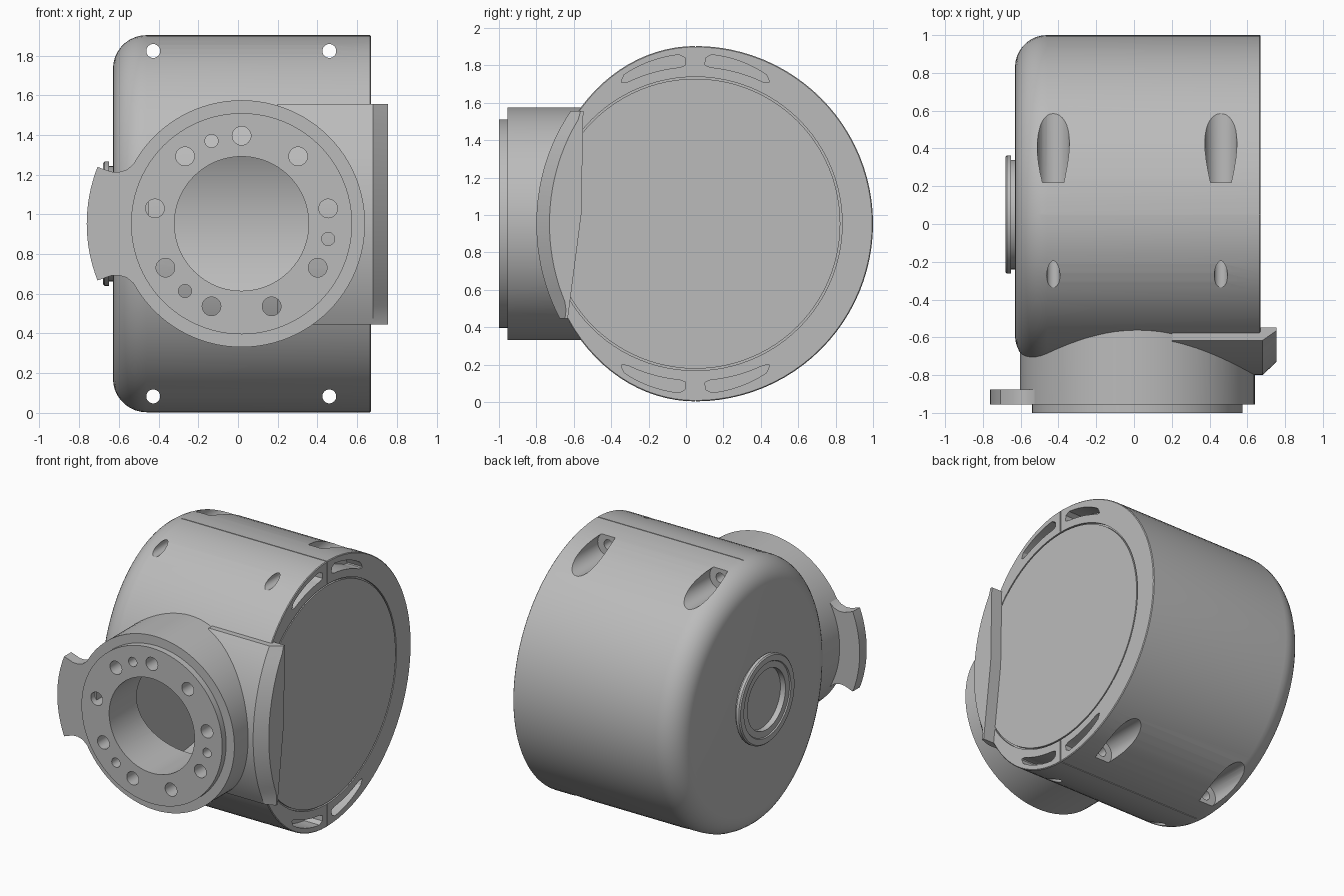
import bpy, bmesh
from math import sin, cos, pi, radians, sqrt

if "Cube" in bpy.data.objects:
    bpy.data.objects.remove(bpy.data.objects["Cube"])

grey = bpy.data.materials.new("plain_grey")
grey.use_nodes = True
COLOUR = (0.5, 0.5, 0.5, 1)
grey.diffuse_color = COLOUR
grey.node_tree.nodes["Principled BSDF"].inputs["Base Color"].default_value = COLOUR

SEG = 96
CY, CZ = 0.05, 0.953      # main axis, along x
HX = 0.018                # hub axis, along y
BACK, FRONT = 0.95, 0.81  # half depths of the shell


def loft(name, sections):
    """Closed solid through matching loops of points."""
    bm = bmesh.new()
    rings = [[bm.verts.new(p) for p in s] for s in sections]
    n = len(rings[0])
    for a, b in zip(rings, rings[1:]):
        for i in range(n):
            j = (i + 1) % n
            bm.faces.new((a[i], a[j], b[j], b[i]))
    bm.faces.new(rings[0])
    bm.faces.new(rings[-1][::-1])
    bmesh.ops.recalc_face_normals(bm, faces=bm.faces)
    mesh = bpy.data.meshes.new(name)
    bm.to_mesh(mesh)
    bm.free()
    mesh.materials.append(grey)
    obj = bpy.data.objects.new(name, mesh)
    bpy.context.collection.objects.link(obj)
    return obj


def turned_x(name, steps, y=CY, z=CZ, n=SEG):
    """Turned part along x from (x, radius) steps."""
    return loft(name, [[(x, y + r * cos(2 * pi * i / n), z + r * sin(2 * pi * i / n))
                        for i in range(n)] for x, r in steps])


def turned_y(name, steps, x=HX, z=CZ, n=SEG):
    """Turned part along y from (y, radius) steps."""
    return loft(name, [[(x + r * cos(2 * pi * i / n), y, z + r * sin(2 * pi * i / n))
                        for i in range(n)] for y, r in steps])


def box(name, x0, x1, y0, y1, z0, z1):
    return loft(name, [[(x, y0, z0), (x, y1, z0), (x, y1, z1), (x, y0, z1)] for x in (x0, x1)])


def cut(obj, cutters):
    for c in cutters:
        c.hide_render = True
        mod = obj.modifiers.new("cut", "BOOLEAN")
        mod.operation, mod.solver, mod.object = "DIFFERENCE", "EXACT", c
    dg = bpy.context.evaluated_depsgraph_get()
    mesh = bpy.data.meshes.new_from_object(obj.evaluated_get(dg))
    obj.modifiers.clear()
    obj.data = mesh


# Shell: round at the back, shallower at the front, one rounded end
def shell_ring(x, inset):
    ring = []
    for i in range(SEG):
        c, s = cos(2 * pi * i / SEG), sin(2 * pi * i / SEG)
        depth = BACK if c > 0 else FRONT
        ring.append((x, CY + (depth - inset) * c, CZ + (BACK - inset) * s))
    return ring


FILLET = 0.17
fillet = [(-0.63 + FILLET * (1 - sin(a)), FILLET * (1 - cos(a)))
          for a in (radians(90 - 10 * k) for k in range(10))]
shell = loft("main_shell", [shell_ring(x, d) for x, d in fillet + [(0.665, 0), (0.67, 0.005)]])

cavity = turned_x("cavity_cutter", [(-0.5, 0.74), (0.6, 0.74)])
bore = turned_y("bore_cutter", [(-1.2, 0.338), (-0.3, 0.338)])

# Groove around the end cover
groove = turned_x("groove_cutter", [(0.655, 0.785), (0.7, 0.785)])
groove_core = turned_x("groove_core", [(0.6, 0.775), (0.8, 0.775)])
cut(groove, [groove_core])

shell_cutters = [cavity, bore, groove]
for side in (1, -1):
    # Bolt holes with counterbores opening to the back
    z = CZ + side * 0.87
    for x in (-0.427, 0.46):
        shell_cutters.append(turned_y("bolt_cutter", [(-1, 0.035), (0.22, 0.035),
                                                      (0.22, 0.085), (1.2, 0.085)], x, z, 32))
    # Seam between the front and back halves
    za, zb = sorted((CZ + side * 0.945, CZ + side * 1.0))
    shell_cutters.append(box("seam_cutter", -0.5, 0.8, CY - 0.003, CY + 0.003, za, zb))
    za, zb = sorted((CZ + side * 0.79, CZ + side * 1.0))
    shell_cutters.append(box("end_seam_cutter", 0.664, 0.8, CY - 0.003, CY + 0.003, za, zb))
    # Curved pockets in the end rim
    for way in (1, -1):
        outline = []
        for k in range(13):
            t = k / 12
            outer = 0.908 - 0.03 * t * t - 0.02 * (k in (0, 12))
            outline.append((outer, radians(3.5 + 24 * t)))
        for k in range(12, -1, -1):
            inner = 0.84 + 0.01 * (k in (0, 12))
            outline.append((inner, radians(3.5 + 24 * k / 12)))
        shell_cutters.append(loft("pocket_cutter", [
            [(x, CY + way * r * sin(a), CZ + side * r * cos(a)) for r, a in outline]
            for x in (0.55, 0.8)]))
cut(shell, shell_cutters)

# Side pad: raised curved block beside the hub
LOW, HIGH, STEPS = 0.445, 1.555, 24


def pad_back(z):
    return -0.56 + (0.02 * (z - 1) if z > 1 else 0.13 * (z - 1))


def pad_section(x, inset):
    zs = [LOW + (HIGH - LOW) * k / STEPS for k in range(STEPS + 1)]
    arc = []
    for z in zs:
        y = CY - 0.85 * sqrt(1 - ((z - CZ) / 0.97) ** 2) + inset
        arc.append((x, min(y, pad_back(z) - 0.015), z))
    return arc + [(x, pad_back(z), z) for z in reversed(zs)]


pad = loft("side_pad", [pad_section(0.2, 0), pad_section(0.68, 0), pad_section(0.755, 0.07)])
cut(pad, [bore, cavity])

# Front hub with its bolt flange
hub = turned_y("front_hub", [(-0.45, 0.622), (-0.955, 0.622), (-0.955, 0.557), (-1, 0.557)])
hub_cutters = [bore, cavity]
for count, start, radius in ((9, 90, 0.047), (3, 110, 0.033)):
    for k in range(count):
        a = radians(start + 360 * k / count)
        hub_cutters.append(turned_y("flange_hole_cutter", [(-1.2, radius), (-0.4, radius)],
                                    HX + 0.443 * cos(a), CZ + 0.443 * sin(a), 32))
cut(hub, hub_cutters)

# Lug on the hub: curved outer edge and a flared root
half = [(-0.45, 0.36), (-0.525, 0.302), (-0.56, 0.272), (-0.6, 0.26), (-0.64, 0.262)]
arc = [(HX - 0.78 * cos(a), 0.78 * sin(a)) for a in (radians(21.5 - 43 * k / 16) for k in range(17))]
outline = half + arc + [(x, -h) for x, h in reversed(half)]
lug = loft("hub_lug", [[(x, y, CZ + h) for x, h in outline] for y in (-0.955, -0.875)])
cut(lug, [bore])

# Round boss on the closed end
boss = turned_x("end_boss", [(-0.55, 0.29), (-0.65, 0.29), (-0.65, 0.313), (-0.672, 0.313),
                             (-0.68, 0.305), (-0.68, 0.265), (-0.672, 0.26), (-0.672, 0.215),
                             (-0.632, 0.215)])

# Clear the cutters, then smooth the curved faces
parts = [shell, pad, hub, lug, boss]
for c in set(shell_cutters + hub_cutters + [groove_core]):
    bpy.data.objects.remove(c)
bpy.ops.object.select_all(action="DESELECT")
for p in parts:
    p.select_set(True)
bpy.context.view_layer.objects.active = shell
bpy.ops.object.shade_smooth_by_angle(angle=radians(30))
